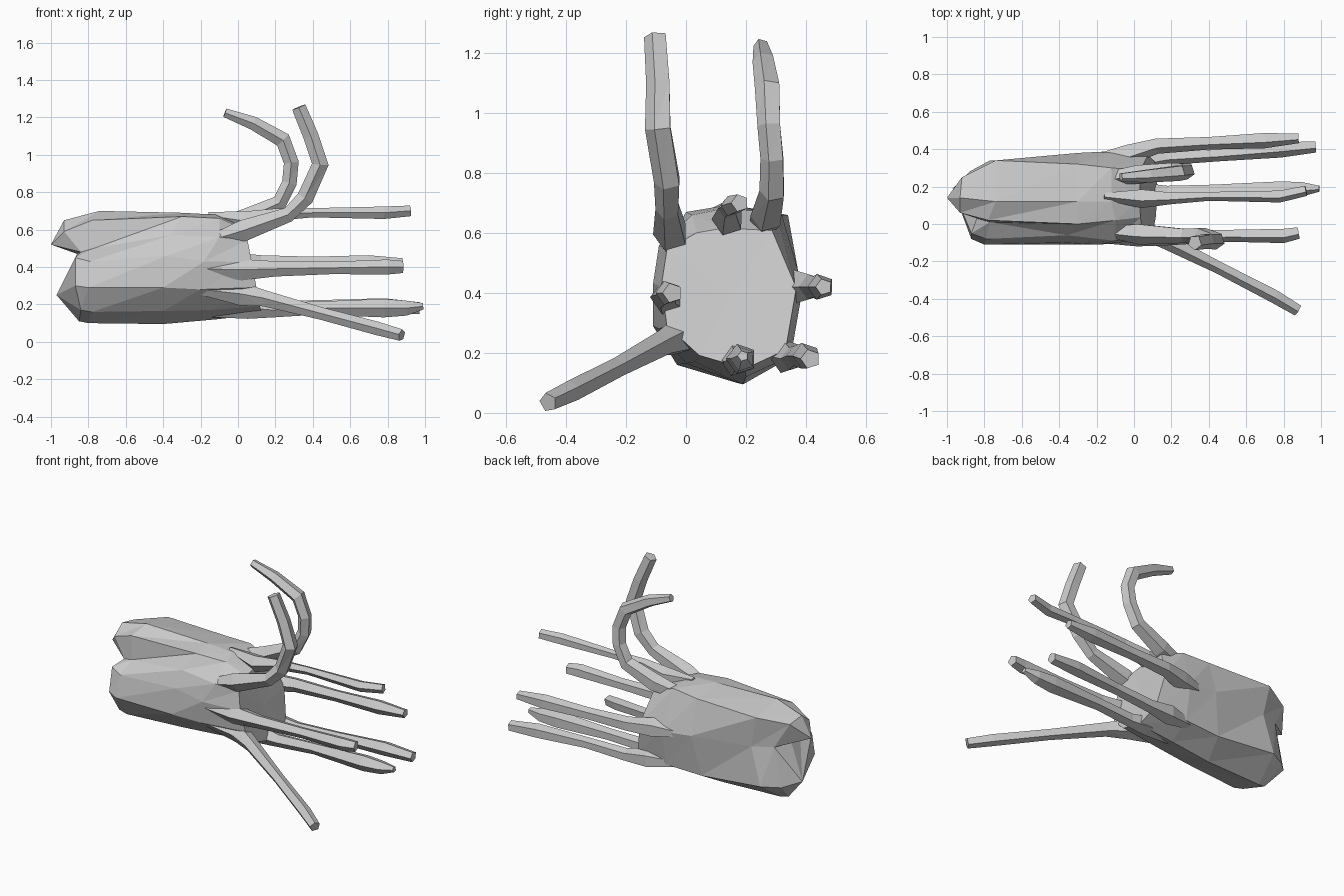
import bpy, bmesh, math
from mathutils import Vector


def finish(bm, name):
    bmesh.ops.recalc_face_normals(bm, faces=bm.faces)
    me = bpy.data.meshes.new(name)
    bm.to_mesh(me)
    bm.free()
    ob = bpy.data.objects.new(name, me)
    bpy.context.collection.objects.link(ob)
    return ob


def bridge(bm, a, b):
    n = len(a)
    for i in range(n):
        j = (i + 1) % n
        bm.faces.new((a[i], a[j], b[j]))
        bm.faces.new((a[i], b[j], b[i]))


def fan(bm, tip, loop):
    for i in range(len(loop)):
        bm.faces.new((tip, loop[i], loop[(i + 1) % len(loop)]))


# mantle: faceted loft with a groove along each side and a cleft tail
def mantle():
    bm = bmesh.new()
    tail = [(-.85, .16, .11), (-.84, -.02, .17), (-.87, -.08, .30), (-.87, -.05, .45),
            (-.84, .03, .48), (-.93, .06, .59), (-.93, .14, .65), (-.92, .25, .63),
            (-.83, .28, .47), (-.88, .28, .22)]
    rear = [(-.80, .17, .10), (-.78, -.03, .16), (-.80, -.11, .29), (-.79, -.08, .43),
            (-.77, .01, .50), (-.78, .02, .65), (-.74, .12, .70), (-.74, .34, .66),
            (-.70, .33, .46), (-.77, .34, .22)]
    waist = [(-.40, .19, .095), (-.40, .00, .165), (-.40, -.11, .29), (-.38, -.10, .46),
             (-.36, -.06, .57), (-.30, .00, .67), (-.30, .12, .69), (-.30, .32, .66),
             (-.30, .38, .44), (-.35, .34, .18)]
    collar = [(-.12, .20, .12), (-.14, .03, .17), (-.20, -.09, .28), (-.18, -.11, .43),
              (-.10, -.09, .56), (-.10, .02, .66), (-.12, .12, .68), (-.12, .30, .67),
              (-.10, .39, .42), (-.10, .35, .19)]
    rings = [[bm.verts.new(p) for p in r] for r in (tail, rear, waist, collar)]
    # head end tapers inward towards the arms
    c = Vector((0, .17, .39))
    head = []
    for x, y, z in collar:
        d = Vector((0, y, z)) - c
        s = .78 if d.z > .2 else .9
        head.append(bm.verts.new((.08 - .17 * d.z, c.y + d.y * .9, c.z + d.z * s)))
    rings.append(head)
    for a, b in zip(rings, rings[1:]):
        bridge(bm, a, b)
    fan(bm, bm.verts.new((.08, .15, .38)), head)
    t = rings[0]
    mid = bm.verts.new((-.86, .15, .47))
    fan(bm, bm.verts.new((-1.0, .14, .52)), t[4:9] + [mid])
    fan(bm, bm.verts.new((-.97, .19, .25)), t[8:] + t[:5] + [mid])
    finish(bm, "mantle")


# arm: five-sided tube through (x, y, z, radius) points
def arm(name, pts, twist=0.3):
    bm = bmesh.new()
    P = [Vector(p[:3]) for p in pts]
    rings = []
    for i, p in enumerate(P):
        t = (P[min(i + 1, len(P) - 1)] - P[max(i - 1, 0)]).normalized()
        u = t.cross(Vector((0, 1, 0))).normalized()
        v = t.cross(u)
        r = pts[i][3]
        rings.append([bm.verts.new(p + r * (math.cos(a) * u + math.sin(a) * v))
                      for a in (twist + k * math.tau / 5 for k in range(5))])
    for a, b in zip(rings, rings[1:]):
        bridge(bm, a, b)
    bm.faces.new(rings[0])
    bm.faces.new(rings[-1])
    finish(bm, name)


mantle()

# raised, curling arms
arm("front_curled_arm", [(-.15, -.04, .54, .03), (.03, -.05, .595, .06), (.27, -.06, .68, .042),
                         (.36, -.06, .77, .047), (.44, -.09, .95, .047), (.39, -.09, 1.10, .043),
                         (.325, -.10, 1.255, .04)])
arm("back_curled_arm", [(-.12, .25, .62, .04), (.03, .27, .655, .055), (.22, .29, .74, .045),
                        (.275, .29, .85, .042), (.285, .28, .96, .042), (.24, .275, 1.08, .045),
                        (.08, .26, 1.17, .038), (-.07, .25, 1.225, .025)])

# straight trailing arms with thickened roots wedged into the head
arm("top_arm", [(-.16, .15, .675, .02), (.04, .14, .645, .055), (.20, .14, .68, .034), (.4, .15, .69, .026),
                (.78, .15, .69, .035), (.92, .18, .70, .03)])
arm("back_upper_arm", [(-.20, .35, .42, .03), (-.03, .375, .42, .06), (.12, .42, .42, .045),
                       (.40, .435, .42, .037), (.70, .45, .42, .045), (.88, .46, .42, .028)])
arm("back_lower_arm", [(-.15, .31, .20, .03), (.03, .335, .19, .06), (.18, .355, .18, .04), (.45, .37, .19, .035),
                       (.78, .40, .19, .045), (.97, .415, .18, .033)])
arm("bottom_arm", [(-.15, .16, .16, .03), (.05, .17, .18, .06), (.18, .17, .17, .042), (.42, .18, .18, .037),
                   (.78, .185, .18, .052), (.90, .19, .18, .042), (.99, .19, .19, .018)])
arm("front_upper_arm", [(-.20, -.07, .39, .03), (.02, -.06, .385, .06), (.20, -.07, .39, .043),
                        (.50, -.06, .395, .035), (.80, -.06, .40, .042), (.88, -.045, .40, .034)])
arm("front_splayed_arm", [(-.20, -.05, .28, .03), (.02, -.02, .255, .065), (.15, -.08, .23, .045),
                          (.45, -.23, .15, .035), (.75, -.385, .07, .038), (.875, -.46, .035, .033)])
